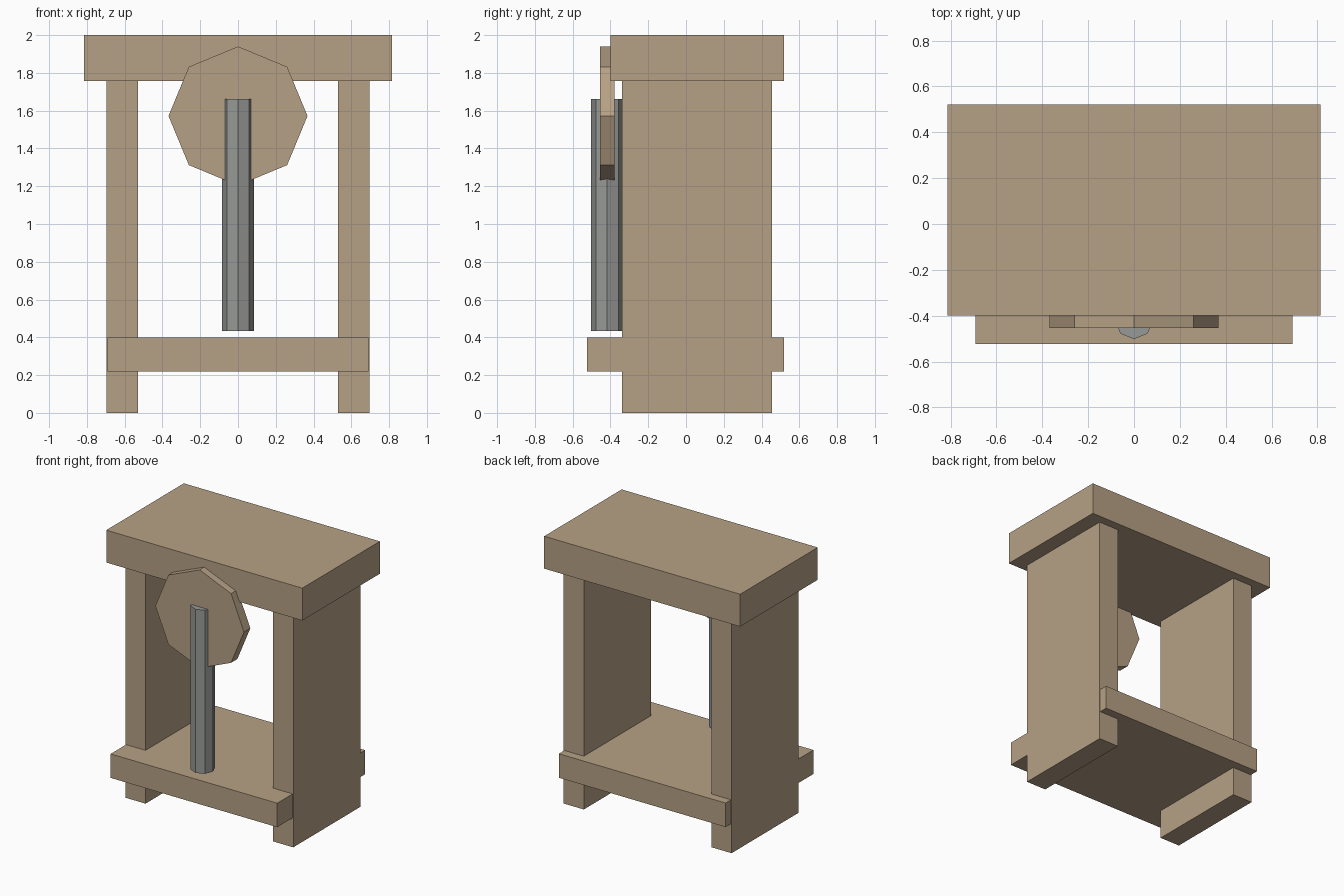
import bpy
import math

old = bpy.data.objects.get("Cube")
if old:
    bpy.data.objects.remove(old, do_unlink=True)


def make_material(name, rgb):
    mat = bpy.data.materials.new(name)
    mat.use_nodes = True
    color = (*rgb, 1.0)
    mat.diffuse_color = color
    mat.node_tree.nodes["Principled BSDF"].inputs["Base Color"].default_value = color
    return mat


wood = make_material("tan wood", (0.47, 0.355, 0.235))
metal = make_material("grey metal", (0.31, 0.32, 0.305))


def finish(name, mat):
    obj = bpy.context.object
    obj.name = name
    obj.data.name = name
    obj.data.materials.append(mat)
    bpy.ops.object.transform_apply(location=False, rotation=True, scale=True)
    return obj


def box(name, xs, ys, zs, mat):
    spans = (xs, ys, zs)
    bpy.ops.mesh.primitive_cube_add(size=1, location=[(a + b) / 2 for a, b in spans])
    bpy.context.object.scale = [b - a for a, b in spans]
    return finish(name, mat)


def octagon(name, radius, depth, location, tilt, mat):
    bpy.ops.mesh.primitive_cylinder_add(vertices=8, radius=radius, depth=depth,
                                        location=location, rotation=(tilt, 0, 0))
    return finish(name, mat)


# Frame: two side panels, a thick top and a low shelf running past them
for side, sign in (("left", 1), ("right", -1)):
    box(side + "_side_panel", sorted((sign * 0.53, sign * 0.697)),
        (-0.34, 0.455), (0, 1.77), wood)
box("top_slab", (-0.814, 0.814), (-0.4, 0.52), (1.757, 2), wood)
box("shelf", (-0.692, 0.692), (-0.523, 0.52), (0.22, 0.4), wood)

# Round plate facing the front, with an upright rod through it
octagon("wheel_plate", 0.368, 0.075, (0, -0.417, 1.572), math.pi / 2, wood)
octagon("upright_rod", 0.084, 1.228, (0, -0.418, 1.048), 0, metal)
